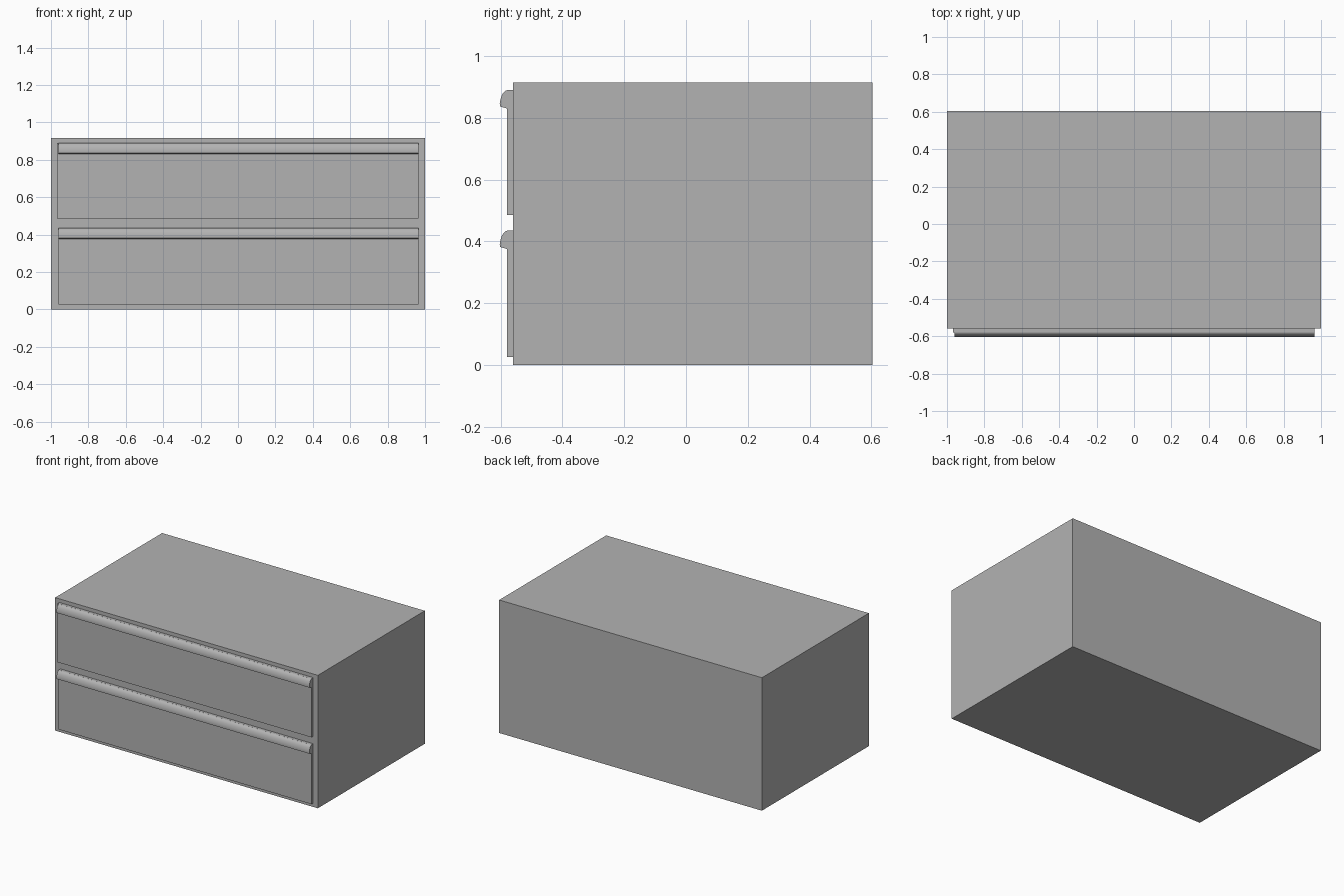
import bpy
import bmesh

cube = bpy.data.objects.get("Cube")
if cube:
    bpy.data.objects.remove(cube, do_unlink=True)

grey = bpy.data.materials.new("cabinet_grey")
grey.use_nodes = True
colour = (0.45, 0.45, 0.45, 1)
grey.diffuse_color = colour
grey.node_tree.nodes["Principled BSDF"].inputs["Base Color"].default_value = colour


def extrude_x(name, profile, x0, x1):
    """Extrude a closed (y, z) profile from x0 to x1."""
    bm = bmesh.new()
    ends = [[bm.verts.new((x, y, z)) for y, z in profile] for x in (x0, x1)]
    bm.faces.new(ends[0])
    bm.faces.new(ends[1])
    n = len(profile)
    for i in range(n):
        j = (i + 1) % n
        bm.faces.new((ends[0][i], ends[0][j], ends[1][j], ends[1][i]))
    bmesh.ops.recalc_face_normals(bm, faces=bm.faces)
    mesh = bpy.data.meshes.new(name)
    bm.to_mesh(mesh)
    bm.free()
    mesh.materials.append(grey)
    obj = bpy.data.objects.new(name, mesh)
    bpy.context.collection.objects.link(obj)
    return obj


def box(name, x0, x1, y0, y1, z0, z1):
    return extrude_x(name, [(y0, z0), (y1, z0), (y1, z1), (y0, z1)], x0, x1)


# Cabinet body
box("cabinet_body", -1, 1, -0.56, 0.603, 0, 0.915)

# Curved lip: depth in front of the drawer, drop below its top edge
LIP = [(0, 0), (0.006, 0.002), (0.013, 0.008), (0.019, 0.018),
       (0.023, 0.031), (0.025, 0.044), (0.024, 0.053), (0, 0.06)]

# Drawer fronts, each with a full-width pull along the top edge
for label, left, z0, z1 in (("lower", -0.96, 0.026, 0.435), ("upper", -0.967, 0.486, 0.89)):
    box(label + "_drawer_front", left, 0.965, -0.579, -0.56, z0, z1)
    pull = extrude_x(label + "_drawer_pull",
                     [(-0.578 - d, z1 - h) for d, h in LIP], -0.96, 0.965)
    bpy.ops.object.select_all(action='DESELECT')
    pull.select_set(True)
    bpy.context.view_layer.objects.active = pull
    bpy.ops.object.shade_smooth_by_angle()
